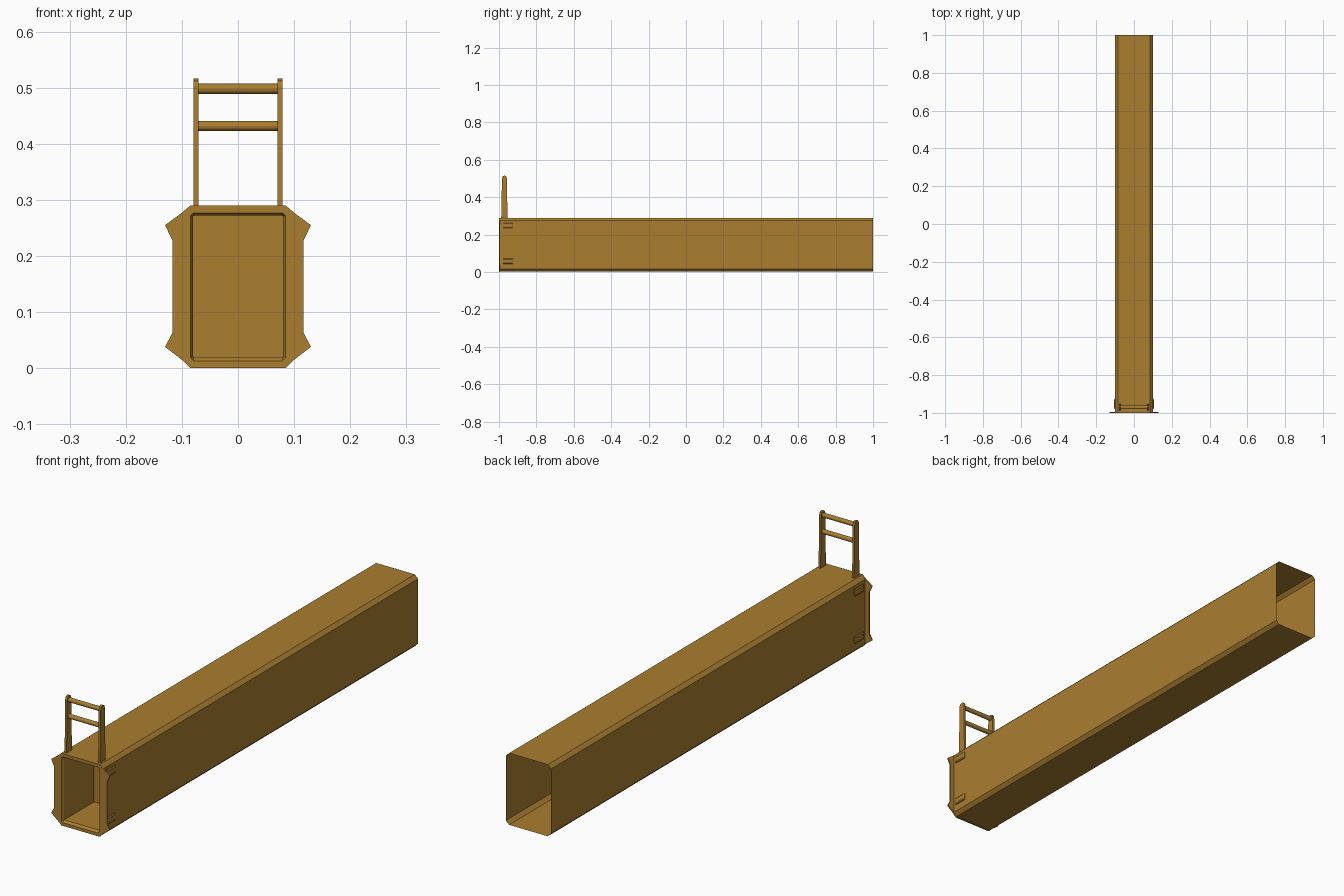
import bpy, bmesh, math
from mathutils import Vector

if "Cube" in bpy.data.objects:
    bpy.data.objects.remove(bpy.data.objects["Cube"])

mat = bpy.data.materials.new("ochre_paint")
mat.diffuse_color = (0.40, 0.21, 0.03, 1)
mat.use_nodes = True
mat.node_tree.nodes["Principled BSDF"].inputs["Base Color"].default_value = mat.diffuse_color


def finish(bm, name, recalc=True, flip=False):
    if recalc:
        bmesh.ops.recalc_face_normals(bm, faces=bm.faces)
    if flip:
        bmesh.ops.reverse_faces(bm, faces=bm.faces)
    me = bpy.data.meshes.new(name)
    bm.to_mesh(me)
    bm.free()
    me.materials.append(mat)
    ob = bpy.data.objects.new(name, me)
    bpy.context.collection.objects.link(ob)
    return ob


def loft(name, rings, cap_start=False, cap_end=False, flip=False):
    """Skin a series of equal-length point rings."""
    bm = bmesh.new()
    loops = [[bm.verts.new(p) for p in ring] for ring in rings]
    n = len(loops[0])
    for a, b in zip(loops, loops[1:]):
        for i in range(n):
            j = (i + 1) % n
            bm.faces.new((a[i], a[j], b[j], b[i]))
    if cap_start:
        bm.faces.new(loops[0])
    if cap_end:
        bm.faces.new(loops[-1])
    return finish(bm, name, flip=flip)


def chamfered(hw, z0, z1, c, y):
    """Rectangle in the xz plane with cut corners."""
    right = [(hw - c, z0), (hw, z0 + c), (hw, z1 - c), (hw - c, z1)]
    pts = right + [(-x, z) for x, z in reversed(right)]
    return [(x, y, z) for x, z in pts]


# Long chamfered tube, open at the back
loft("tube_body", [chamfered(0.1, 0.002, 0.29, 0.014, y) for y in (-0.995, 1.0)])

# Recess in the front, with a bevelled lip and a closing panel
loft("front_recess", [chamfered(0.085, 0.013, 0.277, 0.006, -1.0),
                      chamfered(0.08, 0.02, 0.272, 0.001, -0.99),
                      chamfered(0.08, 0.02, 0.272, 0.001, -0.8)],
     cap_end=True, flip=True)

# Flange plate with four pointed ears and a rectangular hole
half = [(0.085, 0.0), (0.1, 0.015), (0.13, 0.038), (0.117, 0.063),
        (0.117, 0.228), (0.13, 0.255), (0.1, 0.277), (0.085, 0.29)]
outline = [(x, -1.0, z) for x, z in half + [(-x, z) for x, z in reversed(half)]]
bm = bmesh.new()
edges = []
for ring in (outline, chamfered(0.085, 0.013, 0.277, 0.006, -1.0)):
    vs = [bm.verts.new(p) for p in ring]
    edges += [bm.edges.new((v, vs[(i + 1) % len(vs)])) for i, v in enumerate(vs)]
bmesh.ops.triangle_fill(bm, edges=edges, use_beauty=True)
ext = bmesh.ops.extrude_face_region(bm, geom=bm.faces[:])
moved = [g for g in ext["geom"] if isinstance(g, bmesh.types.BMVert)]
bmesh.ops.translate(bm, verts=moved, vec=(0, 0.006, 0))
finish(bm, "front_flange")


def side_rect(x, y0, y1, z0, z1):
    return [(x, y0, z0), (x, y1, z0), (x, y1, z1), (x, y0, z1)]


for s, side in ((-1, "left"), (1, "right")):
    # Raised side latches
    for zc, level in ((0.058, "lower"), (0.249, "upper")):
        loft(f"{side}_{level}_latch",
             [side_rect(s * 0.098, -0.98, -0.925, zc - 0.014, zc + 0.014),
              side_rect(s * 0.103, -0.98, -0.925, zc - 0.014, zc + 0.014),
              side_rect(s * 0.106, -0.974, -0.931, zc - 0.010, zc + 0.010)],
             True, True)

    # Tapered sight posts with rounded tops
    yc = -0.971
    prof = [(yc - 0.017, 0.285), (yc + 0.017, 0.285), (yc + 0.013, 0.495)]
    prof += [(yc + 0.013 * math.cos(a), 0.503 + 0.013 * math.sin(a))
             for a in [math.radians(d) for d in (0, 45, 90, 135, 180)]]
    prof += [(yc - 0.013, 0.495)]
    loft(f"{side}_post", [[(s * x, y, z) for y, z in prof] for x in (0.07, 0.079)],
         True, True)

# Round crossbars between the posts
for z, name in ((0.498, "upper_crossbar"), (0.432, "lower_crossbar")):
    loft(name, [[(x, -0.971 + 0.009 * math.cos(k * math.pi / 6),
                  z + 0.009 * math.sin(k * math.pi / 6)) for k in range(12)]
                for x in (-0.072, 0.072)], True, True)
